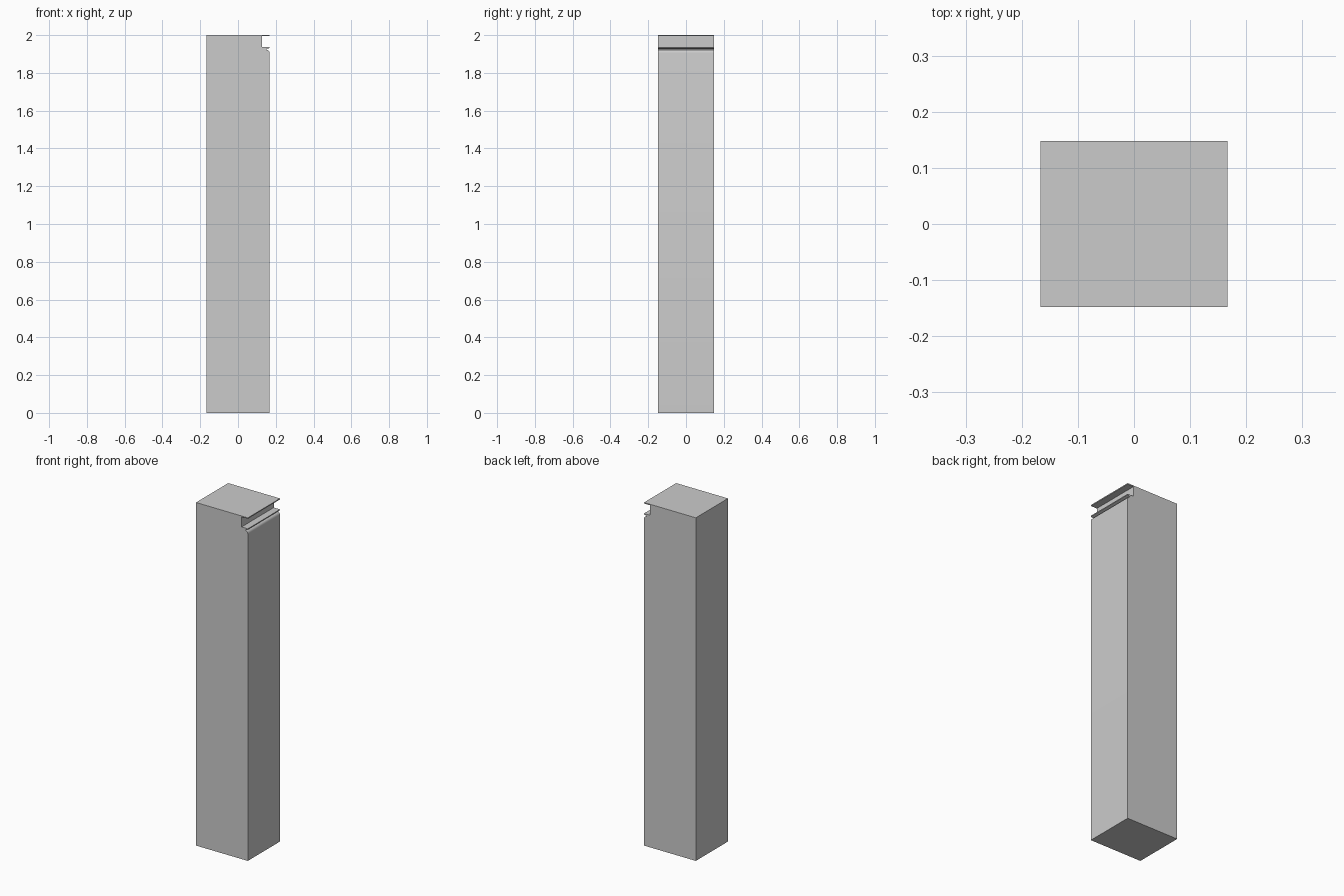
import bpy, bmesh, math

if "Cube" in bpy.data.objects:
    bpy.data.objects.remove(bpy.data.objects["Cube"])

W, D, H = 0.167, 0.148, 2.0   # half width, half depth, height

# Side profile (x, z): plain block with a finger-grip channel at the top right
profile = [(-W, 0), (W, 0), (W, 1.905)]
# rounded shoulder curving into the small groove
profile += [(0.151 + 0.016 * math.cos(a), 1.905 + 0.017 * math.sin(a))
            for a in (math.radians(d) for d in (22, 45, 68, 90))]
# ledge nose, channel floor, channel back wall and thin top lip
profile += [(0.151, 1.926), (W, 1.931), (W, 1.936), (0.127, 1.936),
            (0.127, 1.994), (W, 1.994), (W, H), (-W, H)]

# Extrude the profile through the full depth
bm = bmesh.new()
face = bm.faces.new([bm.verts.new((x, -D, z)) for x, z in profile])
res = bmesh.ops.extrude_face_region(bm, geom=[face])
bmesh.ops.translate(bm, vec=(0, 2 * D, 0),
                    verts=[g for g in res["geom"] if isinstance(g, bmesh.types.BMVert)])
bmesh.ops.recalc_face_normals(bm, faces=bm.faces)
mesh = bpy.data.meshes.new("cabinet_panel")
bm.to_mesh(mesh)
bm.free()

panel = bpy.data.objects.new("cabinet_panel", mesh)
bpy.context.collection.objects.link(panel)
bpy.context.view_layer.objects.active = panel
panel.select_set(True)
bpy.ops.object.shade_smooth_by_angle(angle=math.radians(30))
